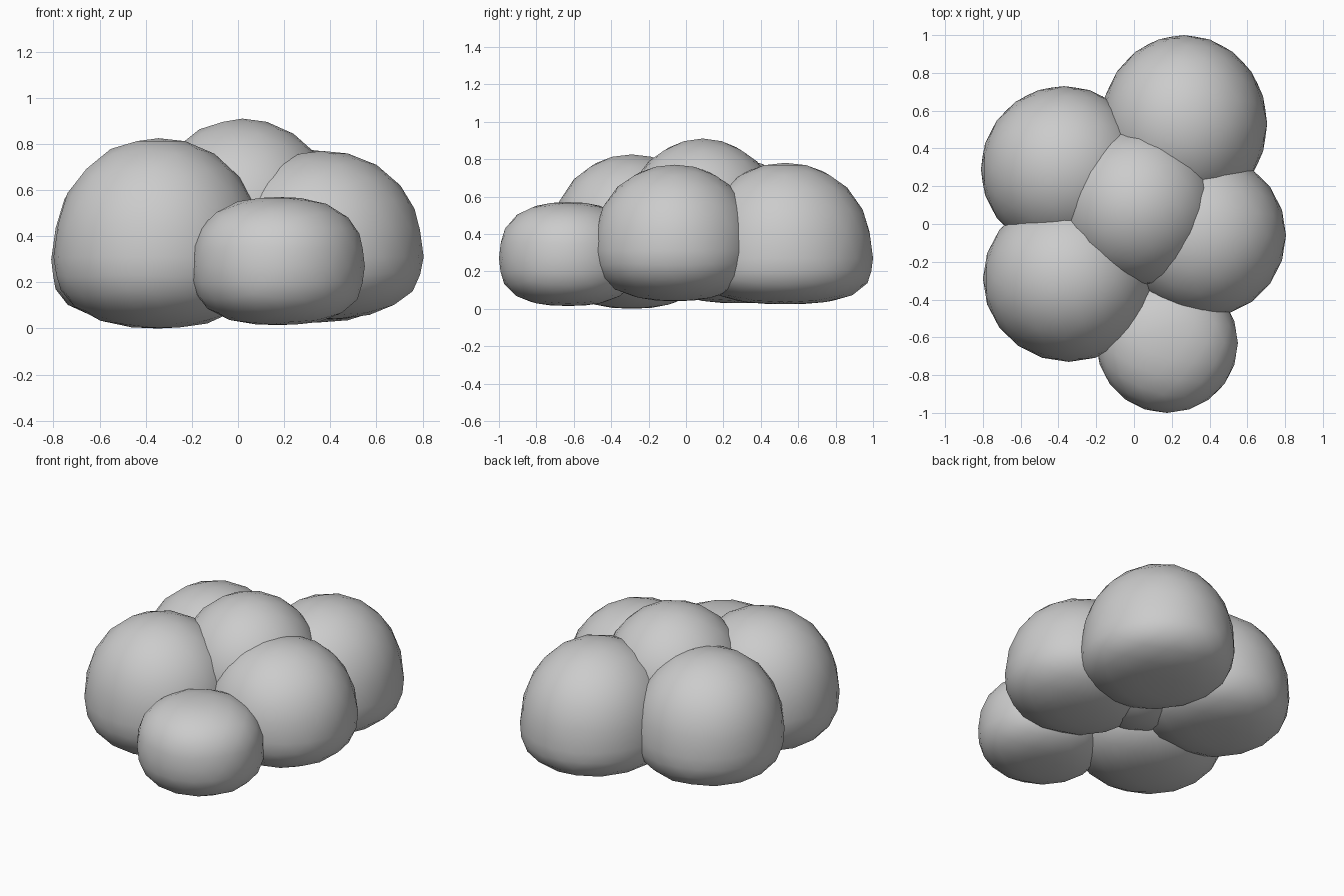
import bpy, bmesh

if "Cube" in bpy.data.objects:
    bpy.data.objects.remove(bpy.data.objects["Cube"])

def puff(name, center, rx, ry, up, down, p_top=2.0, p_bottom=2.9):
    """Rounded blob: domed top, squashed fuller underside."""
    bm = bmesh.new()
    bmesh.ops.create_icosphere(bm, subdivisions=3, radius=1.0)
    for v in bm.verts:
        x, y, z = v.co
        h = (x * x + y * y) ** 0.5
        p = p_top if z >= 0 else p_bottom
        k = (h ** p + abs(z) ** p) ** (-1 / p)
        v.co = (center[0] + x * k * rx,
                center[1] + y * k * ry,
                center[2] + z * k * (up if z >= 0 else down))
    for f in bm.faces:
        f.smooth = True
    me = bpy.data.meshes.new(name)
    bm.to_mesh(me)
    bm.free()
    ob = bpy.data.objects.new(name, me)
    bpy.context.collection.objects.link(ob)
    return ob

# ring of puffs around the middle
puff("puff_back_left", (-0.37, 0.29, 0.30), 0.44, 0.44, 0.49, 0.27, 2.15)
puff("puff_back", (0.265, 0.53, 0.27), 0.44, 0.47, 0.51, 0.245, 2.15)
puff("puff_right", (0.365, -0.06, 0.31), 0.44, 0.435, 0.46, 0.27, 2.15, 2.4)
puff("puff_front_left", (-0.345, -0.29, 0.31), 0.455, 0.44, 0.515, 0.31, 2.15, 2.4)
puff("puff_front", (0.175, -0.63, 0.27), 0.375, 0.37, 0.30, 0.255, 2.5, 2.7)

# taller puff in the centre
puff("puff_top", (0.02, 0.09, 0.47), 0.42, 0.42, 0.44, 0.40, 2.0, 2.0)
